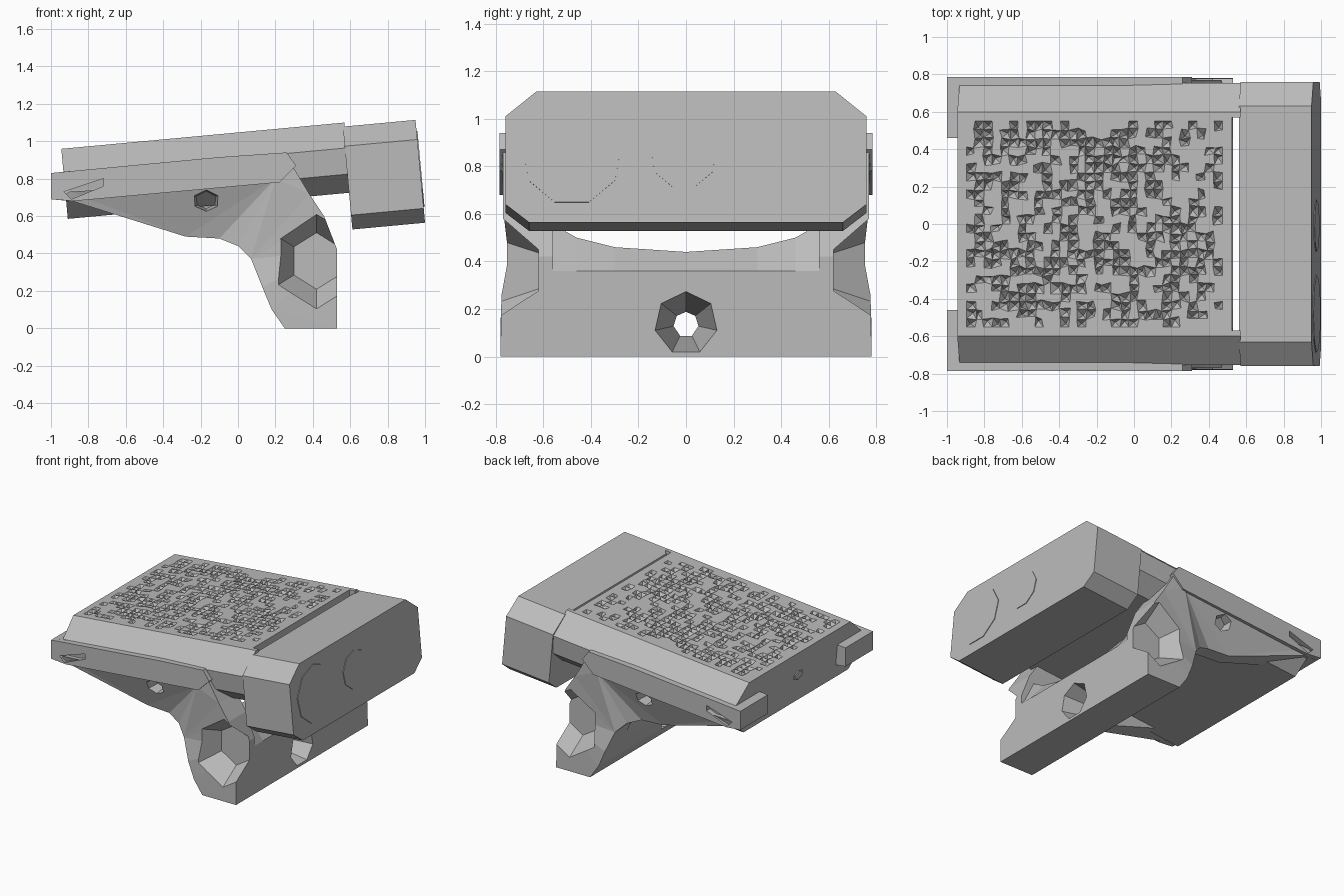
import bpy, bmesh, math, random
from mathutils import Matrix, Vector

random.seed(4)
cube = bpy.data.objects.get("Cube")
if cube:
    bpy.data.objects.remove(cube, do_unlink=True)

grey = bpy.data.materials.new("plain_grey")
grey.use_nodes = True
colour = (0.5, 0.5, 0.5, 1)
grey.diffuse_color = colour
grey.node_tree.nodes["Principled BSDF"].inputs["Base Color"].default_value = colour

# Tilted frame of the device: origin at its lower left edge
TILT = Matrix.Translation((-0.91, 0, 0.585)) @ Matrix.Rotation(math.radians(-5.3), 4, 'Y')
FLAT = Matrix.Identity(4)


def finish(name, bm, matrix=FLAT):
    bm.transform(matrix)
    mesh = bpy.data.meshes.new(name)
    bm.to_mesh(mesh)
    bm.free()
    mesh.materials.append(grey)
    obj = bpy.data.objects.new(name, mesh)
    bpy.context.collection.objects.link(obj)
    return obj


def loft(rings):
    """Closed solid through rings of equal point counts."""
    bm = bmesh.new()
    loops = [[bm.verts.new(p) for p in ring] for ring in rings]
    n = len(loops[0])
    for a, b in zip(loops, loops[1:]):
        for i in range(n):
            j = (i + 1) % n
            bm.faces.new((a[i], a[j], b[j], b[i]))
    bm.faces.new(loops[0])
    bm.faces.new(loops[-1])
    bmesh.ops.recalc_face_normals(bm, faces=bm.faces)
    return bm


def along_x(section, x0, x1, side=1, lean=0):
    """Extrusion along x whose far end leans outward with height."""
    return loft([[(x0, side * y, z) for y, z in section],
                 [(x1 + lean * z, side * y, z) for y, z in section]])


def along_y(profile, y0, y1, side=1):
    return loft([[(x, side * y, z) for x, z in profile] for y in (y0, y1)])


def cone(name, centre, axis, r1, r2, depth, sides, stretch=1.0):
    """Cone whose wide end lies at centre and which runs along axis."""
    bm = bmesh.new()
    bmesh.ops.create_cone(bm, cap_ends=True, segments=sides, radius1=r1,
                          radius2=r2, depth=depth)
    bmesh.ops.translate(bm, verts=bm.verts, vec=(0, 0, depth / 2))
    turn = Vector(axis).to_track_quat('Z', 'Y').to_matrix().to_4x4()
    return finish(name, bm, Matrix.Translation(centre)
                  @ Matrix.Diagonal((1, 1, stretch, 1)) @ turn)


def carve(obj, cutter):
    mod = obj.modifiers.new("carve", 'BOOLEAN')
    mod.operation = 'DIFFERENCE'
    mod.solver = 'EXACT'
    mod.object = cutter
    cutter.hide_render = True
    bpy.context.view_layer.objects.active = obj
    bpy.ops.object.modifier_apply(modifier=mod.name)
    bpy.data.objects.remove(cutter, do_unlink=True)


# Device body, its top left open inside a narrow rim
half = [(0.62, 0), (0.74, 0.10), (0.755, 0.24), (0.60, 0.376)]
section = half + [(-y, z) for y, z in reversed(half)]
bm = along_x(section, 0, 1.44, lean=0.093)
top = max(bm.faces, key=lambda f: f.calc_center_median().z)
bmesh.ops.inset_region(bm, faces=[top], thickness=0.05, use_even_offset=True)
bm.faces.remove(top)
finish("device_body", bm, TILT)

# Rough panel closing the opening, its cells poked into small pits
bm = bmesh.new()
bmesh.ops.create_grid(bm, x_segments=30, y_segments=24, size=1)
for v in bm.verts:
    shift = 0 if v.is_boundary else 0.01
    v.co = (0.7375 + v.co.x * 0.6875 + random.uniform(-shift, shift),
            v.co.y * 0.55 + random.uniform(-shift, shift), 0.376)
pits = [f for f in bm.faces if random.random() < 0.5]
for v in bmesh.ops.poke(bm, faces=pits)["verts"]:
    v.co += Vector((random.uniform(-0.012, 0.012), random.uniform(-0.012, 0.012), -0.035))
bmesh.ops.triangulate(bm, faces=bm.faces)
finish("rough_panel", bm, TILT)

# End cap, an eight sided block
quarter = [(0.66, -0.197), (0.76, -0.12), (0.76, 0.25), (0.63, 0.355)]
octagon = quarter + [(-y, z) for y, z in reversed(quarter)]
finish("end_cap", along_x(octagon, 1.51, 1.90), TILT)

# Round plates on the cap face
for name, y, r in (("large_round_plate", -0.48, 0.21), ("small_round_plate", -0.01, 0.14)):
    plate = cone(name, (1.896, y, 0.085), (1, 0, 0), r, r, 0.009, 9)
    plate.data.transform(TILT)

# Small socket plate on the narrow end
socket = cone("socket_plate", (0.002, 0, 0.2), (-1, 0, 0), 0.06, 0.05, 0.008, 6, 0.6)
socket.data.transform(TILT)

# Stand profiles: the arm lists x, height and outer depth
arm = [(-0.95, 0.70, 0.77), (-0.28, 0.49, 0.67), (-0.10, 0.48, 0.67),
       (0.0, 0.44, 0.70), (0.07, 0.37, 0.74), (0.13, 0.22, 0.775),
       (0.18, 0.10, 0.78), (0.25, 0.0, 0.78), (0.53, 0.0, 0.78),
       (0.53, 0.42, 0.775), (0.46, 0.60, 0.77), (0.38, 0.72, 0.77),
       (0.29, 0.87, 0.77), (0.20, 0.80, 0.775), (-0.9, 0.73, 0.775)]
rail = [(-1, 0.69), (-0.88, 0.68), (0.22, 0.78), (0.31, 0.87), (0.26, 0.94),
        (-0.1, 0.915), (-1, 0.83)]
clip = [(-1, 0.69), (-0.9, 0.68), (-0.9, 0.84), (-1, 0.83)]
notch = [(-0.93, 0.73), (-0.89, 0.69), (-0.72, 0.76), (-0.72, 0.80)]
link = [(0.57, 0.02)] + half + [(0.57, 0.376)]

for side, label in ((1, "left"), (-1, "right")):
    # Side bridge from body to cap
    finish(label + "_bridge", along_x(link, 1.40, 1.52, side), TILT)
    # Notched rail and end clip holding the device
    bar = finish(label + "_rail", along_y(rail, 0.72, 0.785, side))
    carve(bar, finish("notch", along_y(notch, 0.745, 0.82, side)))
    finish(label + "_clip", along_y(clip, 0.46, 0.75, side))
    # Arm and leg with hollowed flank
    bm = loft([[(x, side * 0.56, z) for x, z, y in arm],
               [(x, side * y, z) for x, z, y in arm]])
    bmesh.ops.triangulate(bm, faces=bm.faces)
    leg = finish(label + "_leg", bm)
    inward = (0, -side, 0)
    carve(leg, cone("pocket", (0.42, side * 0.80, 0.36), inward, 0.25, 0.14, 0.18, 6, 1.08))
    carve(leg, cone("eyelet", (-0.17, side * 0.80, 0.68), inward, 0.08, 0.05, 0.2, 6, 0.8))

# Cross beam between the legs, scooped along its top
rings = []
for y, h in ((-0.6, 0.58), (-0.46, 0.5), (-0.3, 0.46), (0, 0.44),
             (0.3, 0.46), (0.46, 0.5), (0.6, 0.58)):
    rings.append([(x, y, z) for x, z in
                  ((0.25, 0), (0.53, 0), (0.53, 0.36), (0.42, h),
                   (0.15, h - 0.02), (0.08, 0.36), (0.13, 0.22), (0.18, 0.1))])
beam = finish("cross_beam", loft(rings))
carve(beam, cone("cable_hole", (0.56, 0, 0.14), (-1, 0, 0), 0.14, 0.03, 0.5, 7))
